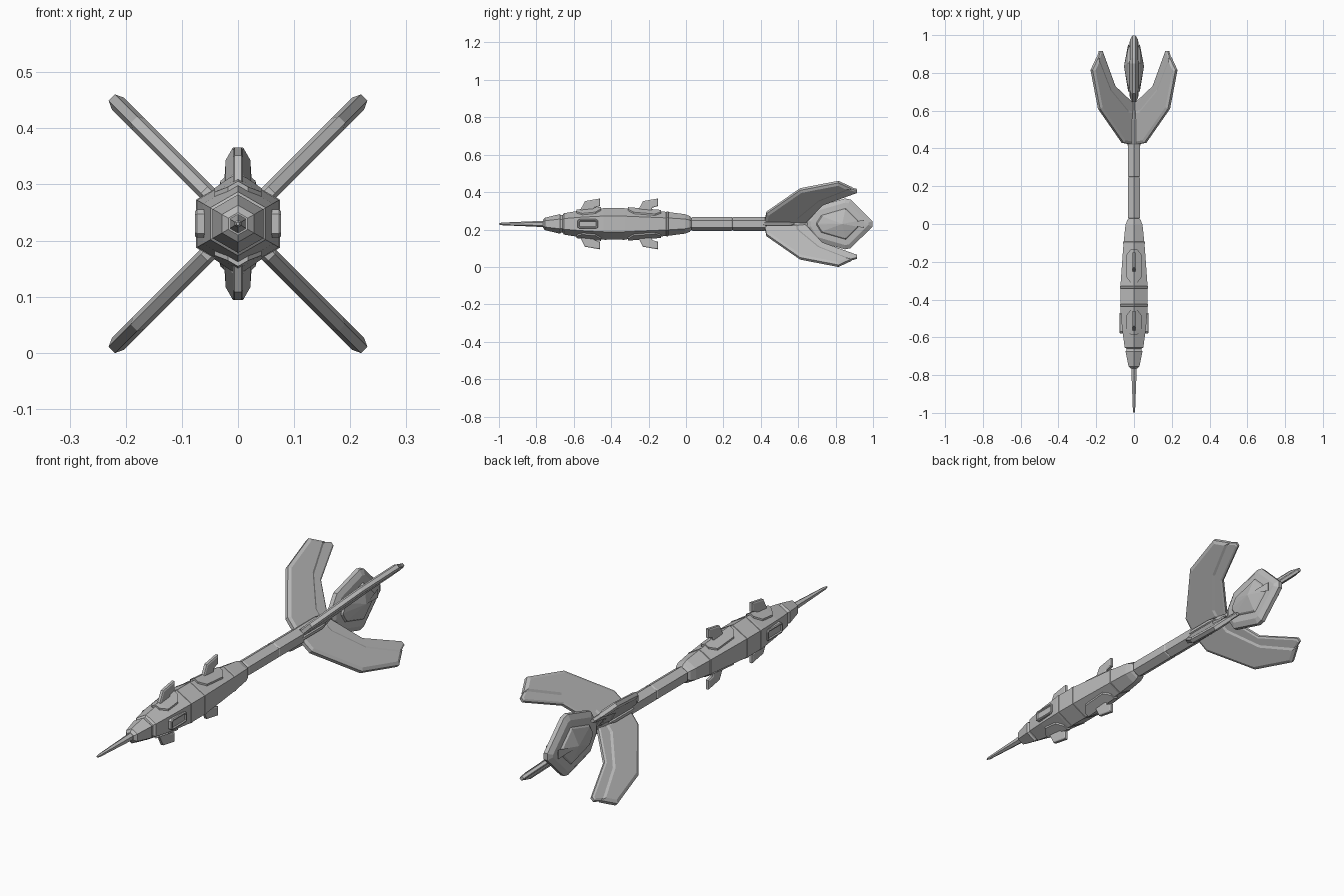
import bpy, bmesh, math
from mathutils import Matrix, Vector

AXIS_Z = 0.23
TAN30 = math.tan(math.radians(30))

cube = bpy.data.objects.get("Cube")
if cube:
    bpy.data.objects.remove(cube, do_unlink=True)

grey = bpy.data.materials.new("hull grey")
grey.diffuse_color = (0.5, 0.5, 0.5, 1)
grey.use_nodes = True
grey.node_tree.nodes["Principled BSDF"].inputs["Base Color"].default_value = (0.5, 0.5, 0.5, 1)


def finish(name, bm):
    bmesh.ops.recalc_face_normals(bm, faces=bm.faces[:])
    mesh = bpy.data.meshes.new(name)
    bm.to_mesh(mesh)
    bm.free()
    mesh.materials.append(grey)
    obj = bpy.data.objects.new(name, mesh)
    bpy.context.collection.objects.link(obj)
    return obj


def skin(name, rings):
    """Closed skin over a row of equal-length rings."""
    bm = bmesh.new()
    rows = [[bm.verts.new(p) for p in ring] for ring in rings]
    n = len(rows[0])
    for a, b in zip(rows, rows[1:]):
        for i in range(n):
            j = (i + 1) % n
            bm.faces.new((a[i], a[j], b[j], b[i]))
    bm.faces.new(rows[0])
    bm.faces.new(rows[-1])
    return finish(name, bm)


def hex_loft(name, profile, centre=(0, AXIS_Z)):
    """Six-sided lathe along y, corners at top and bottom."""
    def ring(y, r):
        angles = [math.radians(90 + 60 * k) for k in range(6)]
        return [(centre[0] + r * math.cos(a), y, centre[1] + r * math.sin(a)) for a in angles]
    return skin(name, [ring(y, r) for y, r in profile])


def plate(name, outline, half, insets, angle, shift=0, peak=0):
    """Two-sided plate in a plane through the long axis, with stepped insets."""
    bm = bmesh.new()
    top = [bm.verts.new((r, y, half)) for r, y in outline]
    low = [bm.verts.new((r, y, -half)) for r, y in outline]
    n = len(outline)
    caps = [bm.faces.new(top), bm.faces.new(low[::-1])]
    for i in range(n):
        j = (i + 1) % n
        bm.faces.new((top[j], top[i], low[i], low[j]))
    bmesh.ops.recalc_face_normals(bm, faces=bm.faces[:])
    for width, depth in insets:
        bmesh.ops.inset_individual(bm, faces=caps, thickness=width, depth=depth, use_even_offset=True)
    if peak:
        bm.normal_update()
        for cap in caps:
            normal = cap.normal.copy()
            tip = bmesh.ops.poke(bm, faces=[cap])["verts"][0]
            tip.co += normal * peak
    bm.transform(Matrix.Translation((shift, 0, AXIS_Z)) @ Matrix.Rotation(-math.radians(angle), 4, 'Y'))
    return finish(name, bm)


# Needle, faceted hull and segmented shaft
hex_loft("needle", [(-1, 0.003), (-0.985, 0.007), (-0.78, 0.016), (-0.74, 0.018)])
hull = [(-0.765, 0.02), (-0.755, 0.033), (-0.675, 0.052), (-0.668, 0.047), (-0.66, 0.047),
        (-0.653, 0.057), (-0.56, 0.072), (-0.44, 0.084), (-0.34, 0.084), (-0.1, 0.064),
        (-0.005, 0.052), (0.02, 0.042), (0.03, 0.03)]
hex_loft("hull", hull)
hex_loft("shaft", [(0, 0.03), (0.025, 0.03), (0.035, 0.037), (0.244, 0.037), (0.249, 0.033),
                   (0.254, 0.037), (0.42, 0.037), (0.44, 0.029), (0.6, 0.025), (0.66, 0.012)])


def hull_radius(y):
    for (y0, r0), (y1, r1) in zip(hull, hull[1:]):
        if y0 <= y <= y1:
            return r0 + (r1 - r0) * (y - y0) / (y1 - y0)


# Raised collars round the hull
for label, y in (("front_collar", -0.43), ("rear_collar", -0.335), ("tail_collar", -0.1)):
    r = hull_radius(y)
    hex_loft(label, [(y - 0.008, r - 0.005), (y - 0.005, r + 0.002),
                     (y + 0.005, r + 0.002), (y + 0.008, r - 0.005)])

# Ridge pads and swept stabilisers, above and below
stabiliser = [(0.04, 0), (0.075, 0.01), (0.122, 0.035), (0.136, 0.115), (0.095, 0.115),
              (0.087, 0.085), (0.06, 0.08), (0.04, 0.08)]
for place, start, end, root in (("front", -0.585, -0.455, -0.575), ("rear", -0.31, -0.135, -0.265)):
    for side, sign in (("top", 1), ("bottom", -1)):
        rings = []
        for y, w in ((start, 0.018), (start + 0.03, 0.042), (end - 0.03, 0.042), (end, 0.018)):
            peak = hull_radius(y) + 0.008
            edge = peak - w * TAN30
            section = [(0, peak), (w, edge), (w, edge - 0.02), (0, peak - 0.03),
                       (-w, edge - 0.02), (-w, edge)]
            rings.append([(x, y, AXIS_Z + sign * z) for x, z in section])
        skin(f"{place}_{side}_pad", rings)
        plate(f"{place}_{side}_stabiliser", [(r, root + y) for r, y in stabiliser],
              0.006, [(0.005, 0.003)], 90 * sign)

# Recessed side hatches
hatch = [(-0.025, -0.57), (-0.017, -0.58), (0.017, -0.58), (0.025, -0.57),
         (0.025, -0.48), (0.017, -0.47), (-0.017, -0.47), (-0.025, -0.48)]
for side, sign in (("left", 1), ("right", -1)):
    plate(f"{side}_hatch", hatch, 0.007, [(0.003, 0.004), (0.005, 0), (0.003, -0.005)],
          90, shift=0.066 * sign)

# Four diagonal tail fins, each a thick blade with a thinner inner lip
blade = [(0.015, 0.42), (0.085, 0.43), (0.262, 0.61), (0.318, 0.815), (0.272, 0.885),
         (0.178, 0.715), (0.05, 0.605), (0.015, 0.6)]
lip = [(0.01, 0.44), (0.08, 0.45), (0.25, 0.62), (0.3, 0.81), (0.258, 0.915),
       (0.24, 0.915), (0.145, 0.73), (0.01, 0.64)]
for label, angle in (("upper_left", 45), ("upper_right", 135), ("lower_right", 225), ("lower_left", 315)):
    plate(f"{label}_fin", blade, 0.008, [(0.014, 0.007)], angle)
    plate(f"{label}_fin_lip", lip, 0.006, [(0.008, 0.004)], angle)

# Rods seated between the fin roots
for k, label in enumerate(("left", "top", "right", "bottom")):
    a = math.radians(90 * k)
    hex_loft(f"{label}_rod", [(0.41, 0.006), (0.425, 0.012), (0.55, 0.012), (0.58, 0.005)],
             (0.026 * math.cos(a), AXIS_Z + 0.026 * math.sin(a)))

# Upright tail pod with a faceted boss on each cheek
upper = [(0.02, 0.645), (0.09, 0.69), (0.136, 0.85), (0.13, 0.88), (0.015, 0.997)]
pod = upper + [(-r, y) for r, y in reversed(upper)]
plate("tail_pod", pod, 0.009, [(0.022, 0.013), (0.03, 0.002), (0.006, 0.007)], 90, peak=0.022)
